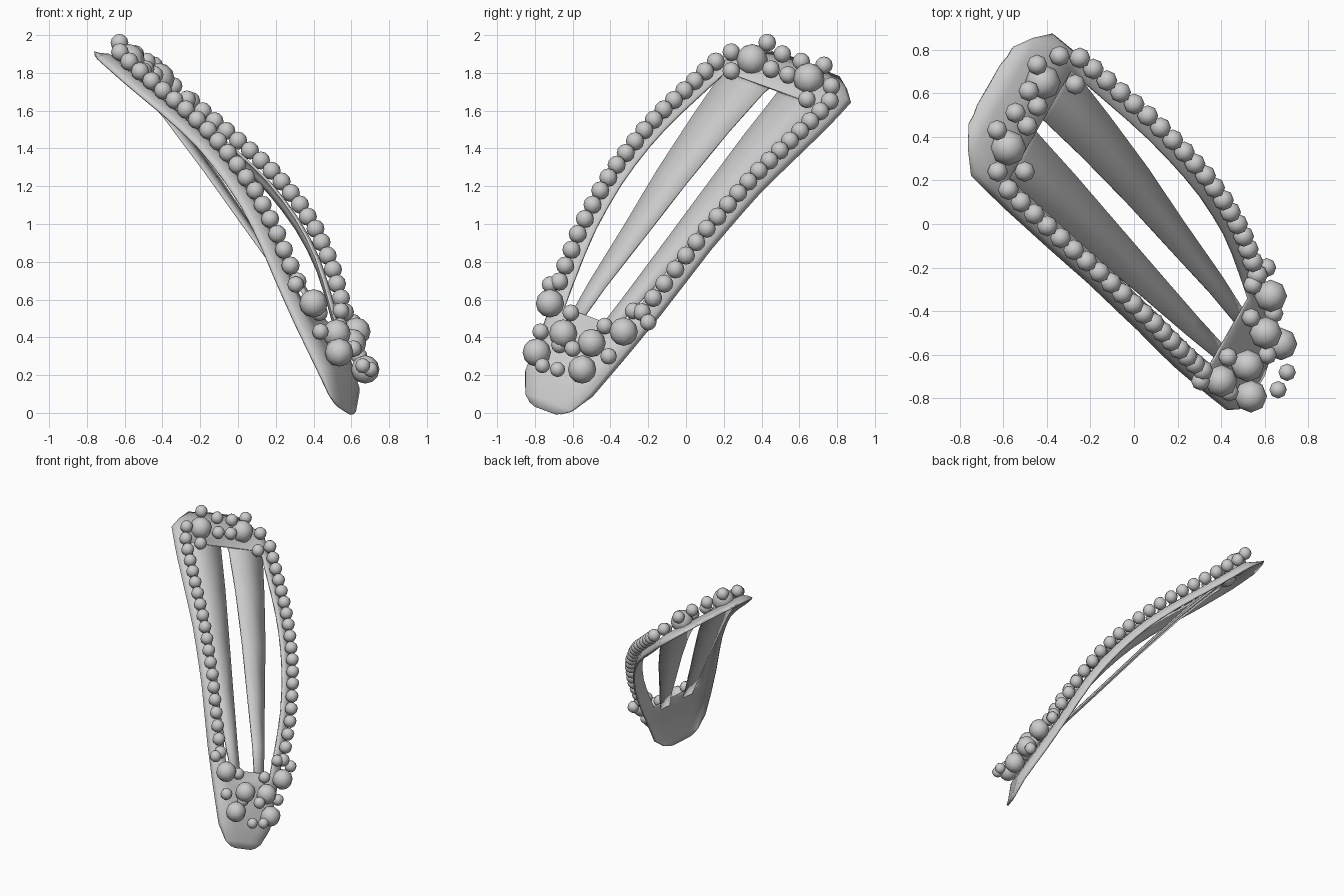
import bpy, bmesh, math
from mathutils import Vector, Matrix

if "Cube" in bpy.data.objects:
    bpy.data.objects.remove(bpy.data.objects["Cube"])

# Clip frame: length, width and outward normal directions
L = Vector((-0.473, 0.532, 0.702)).normalized()
W = Vector((0.47, 0.83, -0.30))
W = (W - L * W.dot(L)).normalized()
N = W.cross(L)
O = Vector((0, 0, 1))
MID = -0.047

ARCH = [(-1.36, .02), (-1.2, .07), (-.9, .125), (-.65, .18), (-.4, .238), (-.15, .268),
        (.05, .268), (.27, .25), (.47, .213), (.87, .115), (1.08, .07), (1.26, .03)]
HALF = [(-1.36, .07), (-1.32, .14), (-1.2, .212), (-.9, .268), (-.65, .315), (-.4, .355), (0, .39),
        (.47, .405), (.87, .4), (1.09, .39), (1.17, .31), (1.25, .20)]


def interp(table, t):
    for (a, p), (b, q) in zip(table, table[1:]):
        if t <= b:
            return p + (q - p) * max(0, (t - a) / (b - a))
    return table[-1][1]


def arch(l):
    return interp(ARCH, l)


def place(l, w, n):
    return O + L * l + W * (MID + w) + N * n


def sheet(name, verts, faces, thick):
    me = bpy.data.meshes.new(name)
    me.from_pydata(verts, [], faces)
    ob = bpy.data.objects.new(name, me)
    bpy.context.collection.objects.link(ob)
    bm = bmesh.new()
    bm.from_mesh(me)
    bmesh.ops.recalc_face_normals(bm, faces=bm.faces)
    bm.to_mesh(me)
    bm.free()
    mod = ob.modifiers.new("thickness", 'SOLIDIFY')
    mod.thickness = thick
    mod.offset = 0
    for p in me.polygons:
        p.use_smooth = True
    me.set_sharp_from_angle(angle=math.radians(40))
    return ob


# Arched frame: two rails joined by solid ends, rolled down at the rim
stations = [-1.345, -1.31, -1.2, -1.05, -.93, -.82, -.65, -.5, -.35, -.2, -.05, .1, .25, .4,
            .55, .7, .83, .95, 1.09, 1.17, 1.24]
verts, faces = [], []
for l in stations:
    h = interp(HALF, l)
    inner = max(h - .1, h * .35)
    # crown fades to a flat lip at both tips
    c = max(0, min(1, (l + 1.345) / .15, (1.24 - l) / .15))
    bulge = .012 if l in (stations[0], stations[-1]) else 0
    cols = [(h, 0), (h - .02 * h / .4, .025), ((h + inner) / 2, .05), (inner, .055)]
    for w, d in [(-w, d) for w, d in cols] + cols[::-1]:
        tip = math.copysign(bulge, l) if abs(w) < h * .7 else 0
        verts.append(place(l + tip, w, arch(l) - .10 + d * c))
for i in range(len(stations) - 1):
    hole = -.83 < stations[i] < .94
    for j in range(7):
        if not (hole and j == 3):
            a = i * 8 + j
            faces.append((a, a + 1, a + 9, a + 8))
sheet("frame", verts, faces, .013)

# Flat tapering spring tongues hanging under the arch
for side, name in ((-1, "tongue_left"), (1, "tongue_right")):
    verts, faces = [], []
    rows = [(.99, .025, .32, .03), (.92, .035, .315, .043), (.6, .045, .285, .068), (.2, .055, .25, .078),
            (-.2, .06, .205, .078), (-.6, .065, .165, .08), (-.88, .06, .13, .075)]
    for l, a, b, n in rows:
        verts += [place(l, side * a, n), place(l, side * (a + b) / 2, n + .006), place(l, side * b, n)]
    for i in range(len(rows) - 1):
        for j in range(2):
            k = i * 3 + j
            faces.append((k, k + 1, k + 4, k + 3))
    sheet(name, verts, faces, .012)


# Pearls
def pearls(name, items):
    bm = bmesh.new()
    for pos, r in items:
        bmesh.ops.create_uvsphere(bm, u_segments=8, v_segments=6, radius=r,
                                  matrix=Matrix.Translation(pos))
    me = bpy.data.meshes.new(name)
    bm.to_mesh(me)
    bm.free()
    for p in me.polygons:
        p.use_smooth = True
    bpy.context.collection.objects.link(bpy.data.objects.new(name, me))


def on_plate(y, z, r, lift=0):
    # slide along x until the pearl rests on the plate
    x = 0
    for _ in range(30):
        q = Vector((x, y, z)) - O
        x += (arch(q.dot(L)) - .045 + r + lift - q.dot(N)) * .9
    return Vector((x, y, z)), r


# Single rows along both rails
for side, name, top in ((-1, "pearl_row_left", .96), (1, "pearl_row_right", .98)):
    count = 19
    items = []
    for i in range(count):
        l = top - (top + .72) * i / (count - 1)
        items.append((place(l, side * (interp(HALF, l) - .037), arch(l)), .048))
    pearls(name, items)

# Clusters at both ends, given as (y, z)
big = [(-.72, .58), (-.65, .42), (-.5, .37), (-.55, .23), (-.79, .32), (-.33, .43), (.35, 1.87), (.65, 1.77)]
pearls("large_pearls", [on_plate(y, z, .083, -.045) if z > 1 else on_plate(y, z, .075) for y, z in big])
small = [(-.72, .68), (-.61, .53), (-.77, .43), (-.67, .36), (-.60, .34), (-.43, .46), (-.41, .30),
         (-.28, .54), (-.2, .48)]
items = [on_plate(y, z, .044, .05 if -.62 < y < -.59 and z < .4 else 0) for y, z in small]
items += [on_plate(y, z, .04, .10) for y, z in ((-.76, .25), (-.68, .23))]
top = [(.24, 1.91), (.43, 1.96), (.51, 1.9), (.61, 1.86), (.73, 1.84),
       (.24, 1.81), (.45, 1.82), (.54, 1.79), (.64, 1.66), (.77, 1.73)]
items += [on_plate(y, z, .047, .025 if z > 1.83 and y > .4 else 0) for y, z in top]
pearls("small_pearls", items)
